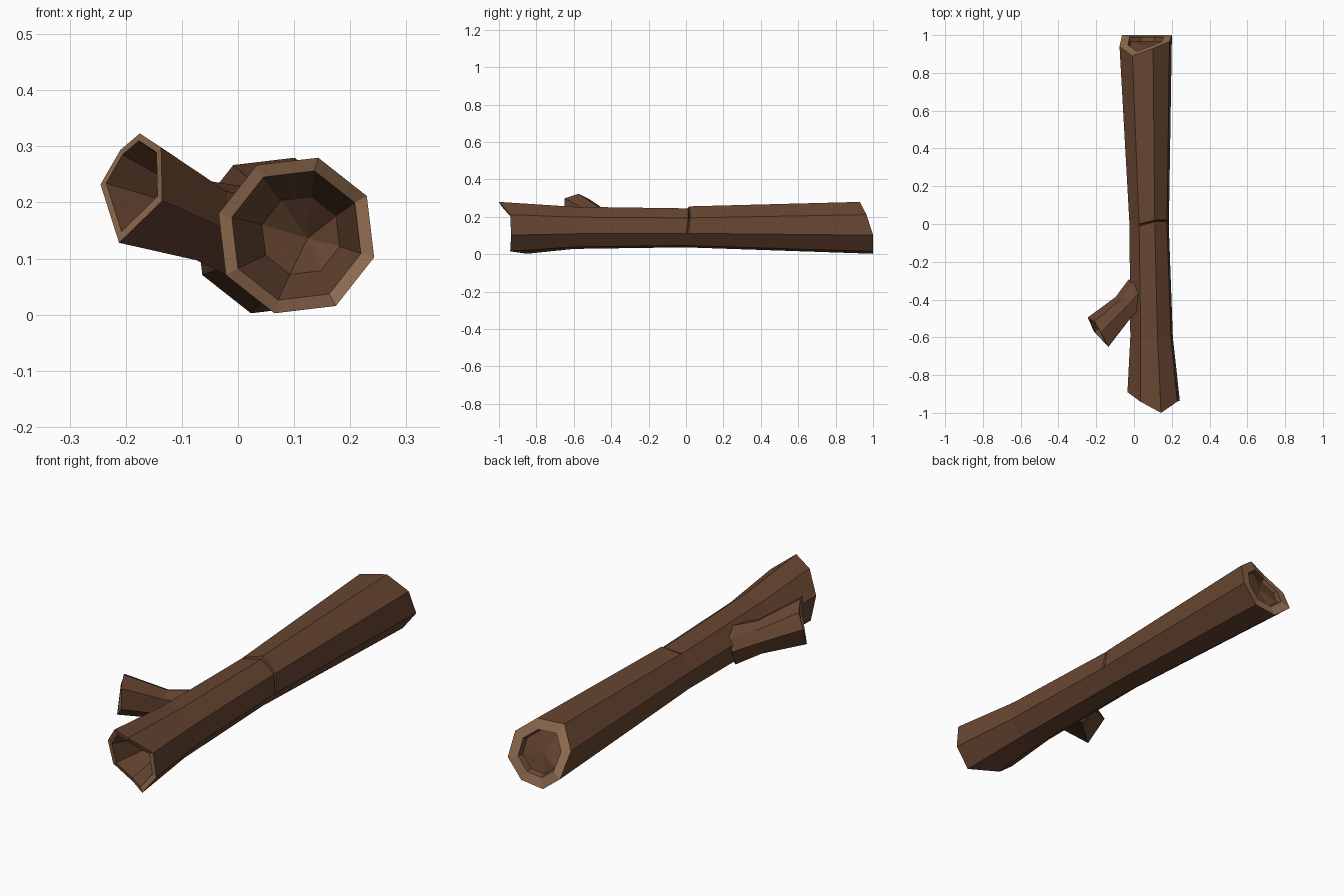
import bpy
import bmesh
from math import cos, sin, radians
from mathutils import Vector

cube = bpy.data.objects.get("Cube")
if cube:
    bpy.data.objects.remove(cube, do_unlink=True)


def material(name, colour):
    mat = bpy.data.materials.new(name)
    mat.use_nodes = True
    mat.diffuse_color = colour
    node = next(n for n in mat.node_tree.nodes if n.type == "BSDF_PRINCIPLED")
    node.inputs["Base Color"].default_value = colour
    node.inputs["Roughness"].default_value = 0.9
    return mat


BARK = material("bark brown", (0.135, 0.06, 0.031, 1))
WOOD = material("cut wood tan", (0.3, 0.16, 0.085, 1))


def octagon(x, radius, ys):
    """Eight-sided trunk section, clockwise from the top, with a y per corner."""
    angles = [radians(74.3 - 45 * i) for i in range(8)]
    return [Vector((x + radius * cos(a), y, 0.141 + radius * sin(a)))
            for a, y in zip(angles, ys)]


def centre(ring):
    return sum(ring, Vector()) / len(ring)


def inset(ring, scale, shift=(0, 0, 0)):
    c = centre(ring)
    return [c + (p - c) * scale + Vector(shift) for p in ring]


def loft(name, rings, rim_bands, tips):
    """Skin consecutive rings, fan both ends to a tip, tint the rim bands."""
    bm = bmesh.new()
    loops = [[bm.verts.new(p) for p in ring] for ring in rings]
    n = len(loops[0])
    for band, (a, b) in enumerate(zip(loops, loops[1:])):
        for i in range(n):
            j = (i + 1) % n
            face = bm.faces.new((a[i], a[j], b[j], b[i]))
            face.material_index = int(band in rim_bands)
    for loop, tip in zip((loops[0], loops[-1]), tips):
        point = bm.verts.new(tip)
        for i in range(n):
            bm.faces.new((loop[i], loop[(i + 1) % n], point))
    bmesh.ops.recalc_face_normals(bm, faces=bm.faces)
    mesh = bpy.data.meshes.new(name)
    bm.to_mesh(mesh)
    bm.free()
    mesh.materials.append(BARK)
    mesh.materials.append(WOOD)
    obj = bpy.data.objects.new(name, mesh)
    bpy.context.collection.objects.link(obj)
    return obj


# Trunk: hollow ragged front, pinched waist with a crack, shallow hollow at the back
front = octagon(0.104, 0.144, (-1, -0.94, -0.935, -0.94, -0.85, -0.87, -0.89, -0.94))
back = octagon(0.062, 0.144, (0.93, 0.965, 1, 1, 1, 1, 0.94, 0.89))
lower_waist = octagon(0.08, 0.108, (0.012, 0.012, 0, 0, 0, 0, 0, -0.012))
crack = octagon(0.08, 0.108, (0.016, 0.016, 0.008, 0.008, 0.008, 0.008, 0.008, -0.006))
upper_waist = octagon(0.08, 0.109, (0.02, 0.022, 0.016, 0.016, 0.016, 0.016, 0.016, 0))
crack[0] += Vector((0, 0, -0.035))
crack[1] += Vector((-0.012, 0, -0.008))
upper_waist[0] += Vector((0, 0, 0.01))

front_floor = inset(front, 0.5, (0.008, 0.15, 0))
back_floor = inset(back, 0.62, (0, -0.02, 0))
loft("log_trunk",
     [front_floor, inset(front, 0.83), front, octagon(0.093, 0.117, [-0.6] * 8),
      lower_waist, crack, upper_waist, back, inset(back, 0.68), back_floor],
     {1, 7},
     (centre(front_floor) + Vector((0.012, 0.03, -0.005)), centre(back_floor)))

# Branch stub: flared hollow mouth narrowing to a neck, then spreading into the trunk
mouth = [Vector(p) for p in (
    (-0.175, -0.575, 0.323), (-0.21, -0.515, 0.293), (-0.245, -0.495, 0.232),
    (-0.212, -0.57, 0.128), (-0.135, -0.65, 0.203), (-0.137, -0.65, 0.298))]


def moved(ring, scale, target):
    return inset(ring, scale, Vector(target) - centre(ring))


neck = moved(mouth, 0.72, (-0.055, -0.445, 0.182))
root = moved(mouth, 0.85, (0.022, -0.362, 0.16))
hollow = inset(mouth, 0.55, (0.07, 0.07, -0.03))
loft("branch_stub", [hollow, inset(mouth, 0.83), mouth, neck, root], {1},
     (centre(hollow), centre(root) + Vector((0.03, 0.03, 0))))
